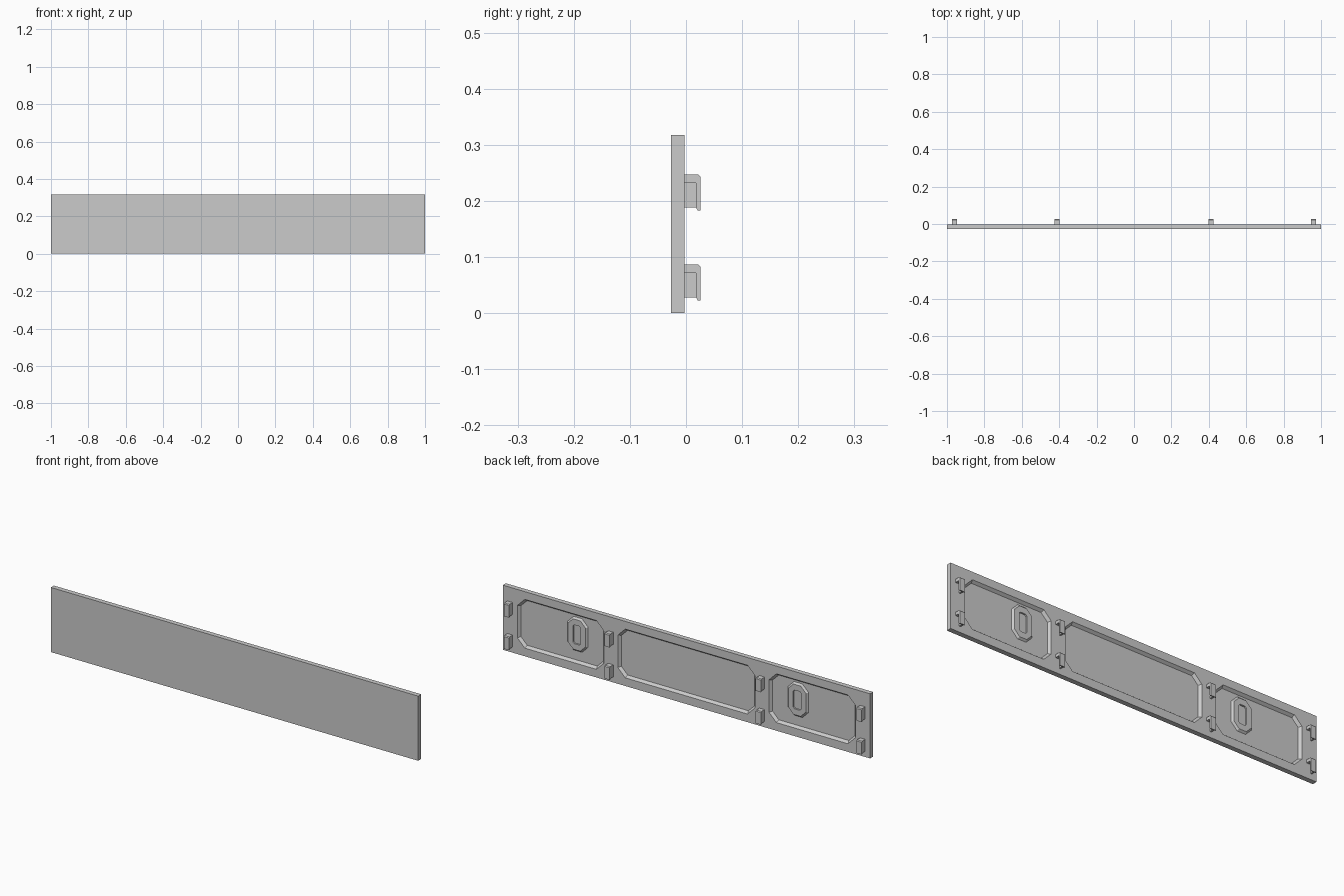
import bpy
import bmesh

if "Cube" in bpy.data.objects:
    bpy.data.objects.remove(bpy.data.objects["Cube"])

BACK = -0.003      # y of the board's rear face
FRONT = -0.027


def make(name, bm):
    bmesh.ops.recalc_face_normals(bm, faces=bm.faces)
    me = bpy.data.meshes.new(name)
    bm.to_mesh(me)
    bm.free()
    ob = bpy.data.objects.new(name, me)
    bpy.context.collection.objects.link(ob)
    return ob


def box(name, x0, x1, y0, y1, z0, z1):
    bm = bmesh.new()
    bmesh.ops.create_cube(bm, size=1)
    for v in bm.verts:
        v.co.x = x1 if v.co.x > 0 else x0
        v.co.y = y1 if v.co.y > 0 else y0
        v.co.z = z1 if v.co.z > 0 else z0
    return make(name, bm)


def clipped_plate(name, cx, cz, w, h, c, stations):
    """Clipped-corner rectangle lofted through (y, inset) stations."""
    bm = bmesh.new()
    rings = []
    for y, inset in stations:
        a, b, k = w / 2 - inset, h / 2 - inset, c - inset * 0.586
        pts = [(a, b - k), (a - k, b), (k - a, b), (-a, b - k),
               (-a, k - b), (k - a, -b), (a - k, -b), (a, k - b)]
        rings.append([bm.verts.new((cx + x, y, cz + z)) for x, z in pts])
    for r, s in zip(rings, rings[1:]):
        for i in range(8):
            j = (i + 1) % 8
            bm.faces.new((r[i], r[j], s[j], s[i]))
    bm.faces.new(rings[0])
    bm.faces.new(rings[-1])
    return make(name, bm)


def cut(target, cutter):
    m = target.modifiers.new("cut", 'BOOLEAN')
    m.operation = 'DIFFERENCE'
    m.solver = 'EXACT'
    m.object = cutter
    bpy.context.view_layer.objects.active = target
    bpy.ops.object.modifier_apply(modifier=m.name)
    bpy.data.objects.remove(cutter)


def hook(name, cx, z0):
    """Downward-opening hook: chamfered profile plus a closing side wall."""
    bm = bmesh.new()
    w, z1 = 0.014, z0 + 0.064
    outer = [(BACK, z1), (0.022, z1), (0.026, z1 - 0.004), (0.026, z0),
             (0.021, z0), (0.018, z0 + 0.005), (0.018, z1 - 0.015),
             (BACK, z1 - 0.015)]
    ring = [bm.verts.new((cx - w, y, z)) for y, z in outer]
    face = bm.faces.new(ring)
    ext = bmesh.ops.extrude_face_region(bm, geom=[face])
    for v in ext["geom"]:
        if isinstance(v, bmesh.types.BMVert):
            v.co.x += 2 * w
    wall = [(BACK, z1 - 0.015), (0.018, z1 - 0.015), (0.018, z0 + 0.005),
            (BACK, z0 + 0.005)]
    face = bm.faces.new([bm.verts.new((cx - w, y, z)) for y, z in wall])
    ext = bmesh.ops.extrude_face_region(bm, geom=[face])
    for v in ext["geom"]:
        if isinstance(v, bmesh.types.BMVert):
            v.co.x += 0.008
    return make(name, bm)


# Board with three sloped recesses in the rear face
board = box("board", -1, 1, FRONT, BACK, 0, 0.318)
DEPTH, RUN = 0.013, 0.01
for cx, w in ((-0.685, 0.47), (0, 0.746), (0.685, 0.47)):
    cut(board, clipped_plate("recess", cx, 0.16, w, 0.24, 0.04,
                             [(BACK + RUN, -RUN * RUN / DEPTH),
                              (BACK - DEPTH, RUN)]))

# Raised clipped-corner bosses with a plain slot
for side, cx in (("left", -0.6), ("right", 0.6)):
    boss = clipped_plate(side + "_boss", cx, 0.178, 0.112, 0.165, 0.033,
                         [(BACK - DEPTH - 0.002, 0), (BACK - DEPTH, 0),
                          (BACK - 0.004, 0.008)])
    cut(boss, clipped_plate("slot", cx, 0.178, 0.045, 0.095, 0.008,
                            [(BACK + 0.01, 0), (BACK - 0.011, 0.002)]))

# Two rows of hooks on the back
for i, x in enumerate((-0.96, -0.412, 0.412, 0.96)):
    for row, z in (("lower", 0.023), ("upper", 0.183)):
        hook(f"{row}_hook_{i + 1}", x, z)
